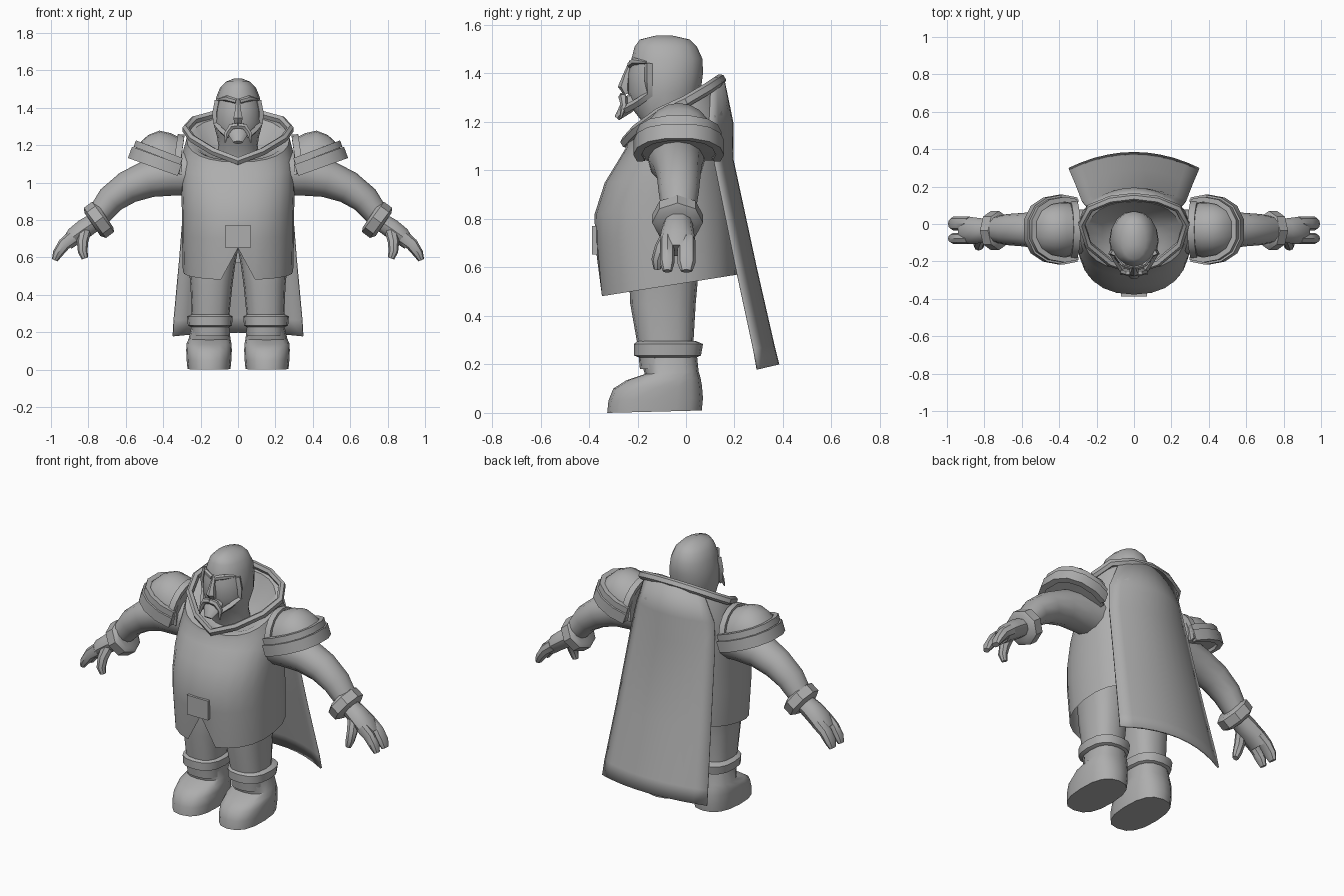
import bpy, bmesh
from math import sin, cos, pi, copysign
from mathutils import Vector

grey = bpy.data.materials.new("plain grey")
grey.diffuse_color = (0.42, 0.42, 0.42, 1)


def make(name, verts, faces, mirror=False):
    me = bpy.data.meshes.new(name)
    me.from_pydata([tuple(v) for v in verts], [], faces)
    bm = bmesh.new()
    bm.from_mesh(me)
    bmesh.ops.recalc_face_normals(bm, faces=bm.faces)
    bm.to_mesh(me)
    bm.free()
    me.materials.append(grey)
    ob = bpy.data.objects.new(name, me)
    bpy.context.collection.objects.link(ob)
    if mirror:
        ob.modifiers.new("Mirror", 'MIRROR').use_mirror_merge = False
    return ob


def loft(name, rings, caps=(True, True), mirror=False, wrap=True, closed=False):
    """Skin a list of equal-length point rings."""
    n, m = len(rings[0]), len(rings)
    faces = []
    for i in range(m if closed else m - 1):
        for j in range(n if wrap else n - 1):
            k, a, b = (j + 1) % n, i * n, ((i + 1) % m) * n
            faces.append((a + j, a + k, b + k, b + j))
    if not closed:
        if caps[0]:
            faces.append(tuple(range(n)))
        if caps[1]:
            faces.append(tuple(range((m - 1) * n, m * n)))
    return make(name, [p for r in rings for p in r], faces, mirror)


def oval(zf, zb, hw, yf, yb, cx=0, n=24, e=2.3):
    """Superellipse ring, column 0 at the front; height slopes front to back."""
    pts = []
    for i in range(n):
        a = 2 * pi * i / n
        s, c = sin(a), -cos(a)
        x = copysign(abs(s) ** (2 / e), s)
        y = copysign(abs(c) ** (2 / e), c)
        t = (y + 1) / 2
        pts.append(Vector((cx + hw * x, yf + (yb - yf) * t, zf + (zb - zf) * t)))
    return pts


def sweep(name, path, sizes, up, n=4, mirror=False, closed=False):
    """Sweep a box (n=4) or round section; sizes are half extents (up, side)."""
    P, up = [Vector(p) for p in path], Vector(up)
    m = len(P)
    if isinstance(sizes, tuple):
        sizes = [sizes] * m
    rings = []
    for i in range(m):
        if closed:
            t = P[(i + 1) % m] - P[i - 1]
        else:
            t = P[min(i + 1, m - 1)] - P[max(i - 1, 0)]
        side = t.cross(up).normalized()
        u = side.cross(t).normalized()
        f, off = (2 ** .5, pi / 4) if n == 4 else (1, 0)
        rings.append([P[i] + u * sizes[i][0] * f * cos(off + 2 * pi * j / n)
                      + side * sizes[i][1] * f * sin(off + 2 * pi * j / n) for j in range(n)])
    return loft(name, rings, mirror=mirror, closed=closed)


# tunic: belly, shoulders, and the bowl inside the collar; notch at the front hem
body = [(.48, .57, .295, -.355, .21), (.70, .76, .30, -.375, .205), (.82, .88, .30, -.377, .20),
        (.95, 1.0, .305, -.335, .19), (1.04, 1.12, .305, -.28, .18), (1.09, 1.24, .295, -.25, .175),
        (1.11, 1.36, .275, -.245, .145), (1.12, 1.35, .25, -.22, .12), (1.11, 1.22, .17, -.18, .07),
        (1.14, 1.16, .09, -.12, .02)]
rings = [oval(*b) for b in body]
rings[0][0].z = .65
loft("tunic", rings, caps=(False, False))

# rolled collar
half = [(.13, -.205, 1.165), (.245, -.11, 1.235), (.28, .0, 1.285), (.235, .085, 1.335), (.125, .13, 1.365)]
collar = [(0, -.25, 1.115)] + half + [(0, .145, 1.375)] + [(-x, y, z) for x, y, z in reversed(half)]
sweep("collar", collar, (.024, .02), (0, -.5, .85), n=6, closed=True)

# cape: centre height, centre depth, half width, edge depth, edge height
rows = [(1.37, .16, .20, .11, 1.335), (1.2, .195, .26, .10, 1.18), (1.05, .195, .28, .125, 1.03),
        (.6, .292, .315, .215, .59), (.28, .365, .345, .285, .265), (.20, .385, .35, .30, .18)]
cape = loft("cape", [[(hw * u / 5, yc + (ye - yc) * (u / 5) ** 2, zc + (ze - zc) * (u / 5) ** 2)
                      for u in range(-5, 6)] for zc, yc, hw, ye, ze in rows],
            caps=(False, False), wrap=False)
cape.modifiers.new("Solidify", 'SOLIDIFY').thickness = .01

# belt buckle
sweep("buckle", [(0, -.365, .712), (0, -.388, .712)], (.058, .07), (0, 0, 1))

# head and neck
head = [(1.10, .12, -.15, .03), (1.20, .105, -.18, .02), (1.245, .112, -.215, .03), (1.32, .132, -.24, .06),
        (1.40, .128, -.24, .07), (1.46, .115, -.225, .068), (1.51, .095, -.212, .045),
        (1.54, .065, -.19, .015), (1.557, .02, -.12, -.06)]
loft("head", [oval(z, z, hw, yf, yb, n=16, e=2.1) for z, hw, yf, yb in head])
# nose, brow, goatee, moustache and side whiskers
sweep("nose", [(0, -.222, 1.45), (0, -.245, 1.39), (0, -.255, 1.345), (0, -.245, 1.315)],
      [(.012, .01), (.016, .017), (.026, .028), (.012, .022)], (0, -1, 0), n=6)
sweep("brow", [(.01, -.232, 1.435), (.06, -.215, 1.45), (.10, -.165, 1.445)],
      [(.014, .012), (.016, .014), (.006, .006)], (0, 0, 1), n=6, mirror=True)
sweep("goatee", [(0, -.21, 1.30), (0, -.245, 1.26), (0, -.285, 1.215)],
      [(.03, .05), (.03, .055), (.012, .025)], (0, -1, .5), n=8)
sweep("moustache", [(0, -.262, 1.305), (.035, -.26, 1.30), (.06, -.255, 1.265), (.068, -.27, 1.215)],
      [(.016, .016), (.018, .018), (.014, .014), (.004, .004)], (0, -1, 0), n=6, mirror=True)
sweep("whiskers", [(.108, -.155, 1.44), (.122, -.155, 1.37), (.118, -.15, 1.315), (.09, -.20, 1.28),
                   (.055, -.255, 1.25)], (.012, .012), (.4, -1, .6), mirror=True)

# arm, sleeve cuff and hand
sweep("arm", [(.24, -.04, 1.05), (.36, -.04, 1.045), (.48, -.035, 1.02), (.59, -.03, .975),
              (.68, -.03, .91), (.765, -.03, .80)],
      [(.12, .12), (.115, .115), (.10, .10), (.09, .088), (.083, .077), (.065, .06)],
      (0, 1, 0), n=12, mirror=True)
sweep("wrist_cuff", [(.71, -.035, .825), (.722, -.035, .817), (.765, -.035, .785), (.778, -.035, .776)],
      [(.085, .08), (.105, .10), (.105, .10), (.08, .075)], (0, 1, 0), n=8, mirror=True)
sweep("palm", [(.75, -.03, .80), (.82, -.035, .755), (.875, -.035, .715), (.915, -.035, .67)],
      [(.055, .05), (.066, .055), (.073, .05), (.068, .036)], (0, 1, 0), n=10, mirror=True)
sweep("thumb", [(.82, -.07, .74), (.832, -.10, .68), (.83, -.118, .63), (.818, -.118, .595)],
      [(.03, .035), (.03, .03), (.025, .026), (.016, .018)], (0, 1, 0), n=8, mirror=True)
for name, y, w in (("front_finger", -.077, .03), ("back_finger", .002, .038)):
    sweep(name, [(.88, y, .71), (.93, y, .67), (.965, y, .62), (.98, y, .585)],
          [(w, .038), (w, .034), (w, .027), (w * .65, .016)], (0, 1, 0), n=8, mirror=True)

# shoulder pad dome: x, base, top, half width of each arch
pad = [(.30, 1.04, 1.235, .135), (.36, 1.06, 1.265, .15), (.42, 1.085, 1.278, .148), (.48, 1.11, 1.255, .13),
       (.535, 1.13, 1.205, .095), (.555, 1.14, 1.17, .06)]
loft("shoulder_pad", [[(x, -.03 - w * cos(pi * j / 10), zb + (zt - zb) * sin(pi * j / 10) ** .8)
                       for j in range(11)] for x, zb, zt, w in pad], mirror=True)


# pad rims and the raised band along the inner edge
def rim(name, k, lift, size):
    half = [(.315, .155), (.39, .17), (.47, .155), (.53, .115), (.562, .05)]
    pts = half + [(x, -y) for x, y in reversed(half)]
    sweep(name, [(.42 + (x - .42) * k - lift * .33, -.03 + y * k, 1.062 + .36 * (x - .3) + lift)
                 for x, y in pts], size, (-.34, 0, .94), mirror=True)


rim("pad_lower_rim", 1.0, 0, (.032, .017))
rim("pad_upper_rim", .95, .048, (.018, .014))
sweep("pad_inner_band", [(.33 - .025 * sin(pi * j / 10), -.03 - .15 * cos(pi * j / 10),
                          1.05 + .195 * sin(pi * j / 10) ** .8) for j in range(11)],
      (.018, .013), (1, 0, .1), mirror=True)

# legs, boot cuffs and boots: height, half width, front, back, centre x
leg = [(.18, .10, -.19, .03, .147), (.28, .10, -.20, .03, .147), (.45, .112, -.23, .04, .142),
       (.56, .125, -.235, .05, .14), (.70, .15, -.24, .08, .14)]
cuff = [(.205, .10, -.19, .04, .148), (.215, .118, -.215, .062, .15), (.262, .122, -.215, .07, .15),
        (.275, .10, -.20, .04, .148)]
boot = [(0, .115, -.325, .065, .155), (.05, .12, -.32, .07, .155), (.10, .122, -.30, .066, .155),
        (.135, .12, -.245, .06, .155), (.16, .112, -.17, .052, .152), (.23, .10, -.19, .045, .148)]
for name, data, dz in (("trouser_leg", leg, 0), ("boot_cuff", cuff, .022), ("boot", boot, .01)):
    loft(name, [oval(z + dz * (name == "boot_cuff"), z + dz, hw, yf, yb, cx, n=16, e=2.5)
                for z, hw, yf, yb, cx in data], mirror=True)

# smooth shading with crisp edges
for ob in bpy.data.objects:
    ob.select_set(True)
    bpy.context.view_layer.objects.active = ob
bpy.ops.object.shade_smooth_by_angle(angle=0.7)
